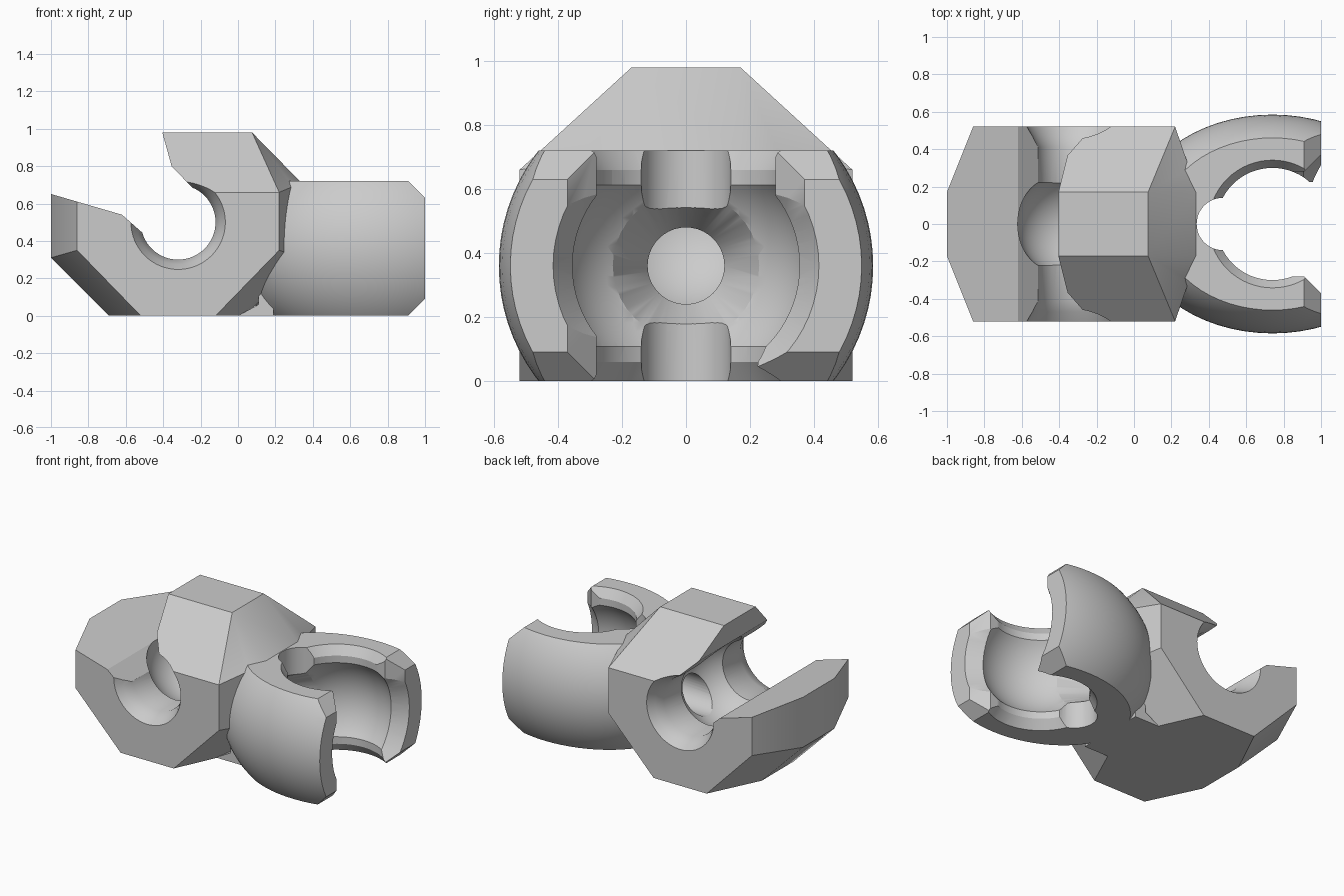
import bpy, bmesh, math
from mathutils import Matrix, Vector

cube = bpy.data.objects.get("Cube")
if cube:
    bpy.data.objects.remove(cube, do_unlink=True)

grey = bpy.data.materials.new("plain grey")
grey.use_nodes = True
tone = (0.6, 0.6, 0.6, 1)
grey.diffuse_color = tone
grey.node_tree.nodes["Principled BSDF"].inputs["Base Color"].default_value = tone

BORE = Vector((-0.32, 0, 0.5))
CUP = Vector((0.74, 0, 0.36))


def finish(name, bm):
    bmesh.ops.recalc_face_normals(bm, faces=bm.faces)
    mesh = bpy.data.meshes.new(name)
    bm.to_mesh(mesh)
    bm.free()
    obj = bpy.data.objects.new(name, mesh)
    bpy.context.collection.objects.link(obj)
    mesh.materials.append(grey)
    return obj


def prism(name, points, axis, low, high):
    """Extrude a 2D outline along y (outline in xz) or z (outline in xy)."""
    bm = bmesh.new()
    place = (lambda a, b, h: (a, h, b)) if axis == "y" else (lambda a, b, h: (a, b, h))
    face = bm.faces.new([bm.verts.new(place(a, b, low)) for a, b in points])
    # keep the starting face so that the prism is closed
    grown = bmesh.ops.extrude_face_region(bm, geom=[face], use_keep_orig=True)["geom"]
    moved = [v for v in grown if isinstance(v, bmesh.types.BMVert)]
    bmesh.ops.translate(bm, verts=moved, vec=place(0, 0, high - low))
    return finish(name, bm)


def lathe(name, profile, axis, centre, sides=64):
    """Turn (radius, distance) pairs around an axis through centre."""
    bm = bmesh.new()
    spin = Vector((0, 0, 1)).rotation_difference(Vector(axis)).to_matrix()
    rings = []
    for r, d in profile:
        ring = []
        for i in range(sides):
            a = math.tau * i / sides
            ring.append(bm.verts.new(centre + spin @ Vector((r * math.cos(a), r * math.sin(a), d))))
        rings.append(ring)
    for lower, upper in zip(rings, rings[1:]):
        for i in range(sides):
            j = (i + 1) % sides
            bm.faces.new((lower[i], lower[j], upper[j], upper[i]))
    bm.faces.new(rings[0])
    bm.faces.new(rings[-1])
    return finish(name, bm)


def ball(name, centre, radii):
    bm = bmesh.new()
    shape = Matrix.Translation(centre) @ Matrix.Diagonal((*radii, 1))
    bmesh.ops.create_uvsphere(bm, u_segments=64, v_segments=40, radius=1, matrix=shape)
    return finish(name, bm)


def combine(target, tool, operation):
    mod = target.modifiers.new("cut", "BOOLEAN")
    mod.operation = operation
    mod.solver = "EXACT"
    mod.object = tool
    bpy.context.view_layer.objects.active = target
    bpy.ops.object.modifier_apply(modifier=mod.name)
    bpy.data.objects.remove(tool, do_unlink=True)


# faceted clip block: wide middle outline tapering to smaller side outlines
middle = [(-1, 0.31), (-0.69, 0), (0.04, 0), (0.34, 0.31), (0.34, 0.71),
          (0.075, 0.98), (-0.7, 0.98), (-1, 0.7)]
side = [(-0.86, 0.35), (-0.52, 0), (-0.12, 0), (0.22, 0.35), (0.22, 0.66), (-0.86, 0.66)]
bm = bmesh.new()
for outline, depth in ((middle, 0.17), (side, 0.52)):
    for s in (-1, 1):
        for x, z in outline:
            bm.verts.new((x, s * depth, z))
bmesh.ops.convex_hull(bm, input=bm.verts[:])
bmesh.ops.dissolve_limit(bm, angle_limit=0.02, verts=bm.verts[:], edges=bm.edges[:])
body = finish("clip_and_socket", bm)

# socket shell trimmed flat above and below, with a bevelled open end
shell = ball("socket_shell", CUP, (0.76, 0.585, 0.585))
trim = prism("trim", [(-0.2, 0), (0.91, 0), (1, 0.09), (1, 0.63), (0.91, 0.72), (-0.2, 0.72)],
             "y", -0.8, 0.8)
combine(shell, trim, "INTERSECT")

# flared rim, cavity, vertical well and mouth of the socket
cone = [(0.333, 0.13), (0.355, 0.165), (0.425, 0.275)]
well = [(0.345, -0.365), (0.3, -0.3), (0.3, 0.3), (0.345, 0.365)]
gap = [(0.7, -0.28), (0.91, -0.28), (1.03, -0.4), (1.03, 0.4), (0.91, 0.28), (0.7, 0.28)]

# low neck joining the clip and the socket
neck = prism("neck", [(0, 0), (0.19, 0), (0.19, 0.12), (0.11, 0.14), (0.11, 0.06)],
             "y", -0.24, 0.24)
combine(body, neck, "UNION")
combine(body, shell, "UNION")
combine(body, lathe("rim", cone, (1, 0, 0), CUP), "DIFFERENCE")
combine(body, ball("cavity", CUP, (0.392, 0.392, 0.392)), "DIFFERENCE")
combine(body, lathe("well", well, (0, 0, 1), CUP), "DIFFERENCE")
combine(body, prism("gap", gap, "z", -0.1, 0.9), "DIFFERENCE")

# rounded notch at the back of the socket
notch = lathe("notch", [(0.14, -0.4), (0.14, 0.4)], (0, 0, 1), Vector((0.475, 0, 0.36)), 40)
combine(body, notch, "DIFFERENCE")

# clip bore with flared ends, its slanted opening and the round seat inside
flare = [(0.258, -0.53), (0.225, -0.47), (0.2, -0.41), (0.2, 0.41), (0.225, 0.47), (0.258, 0.53)]
mouth = [(-0.32, 0.5), (-0.49, 0.425), (-0.62, 0.54), (-1.1, 0.68), (-1.1, 1.2),
         (-0.466, 1.2), (-0.355, 0.8), (-0.24, 0.68)]
combine(body, lathe("bore", flare, (0, 1, 0), BORE), "DIFFERENCE")
combine(body, prism("clip_opening", mouth, "y", -0.7, 0.7), "DIFFERENCE")
combine(body, ball("seat", BORE, (0.305, 0.295, 0.3)), "DIFFERENCE")

# passage from the socket into the bore
passage = [(0.12, -0.98), (0.12, -0.52), (0.26, -0.26)]
combine(body, lathe("passage", passage, (1, 0, 0), CUP, 40), "DIFFERENCE")

# crisp edges with smooth curved walls
bpy.ops.object.select_all(action="DESELECT")
body.select_set(True)
bpy.context.view_layer.objects.active = body
bpy.ops.object.shade_smooth_by_angle(angle=math.radians(25))
